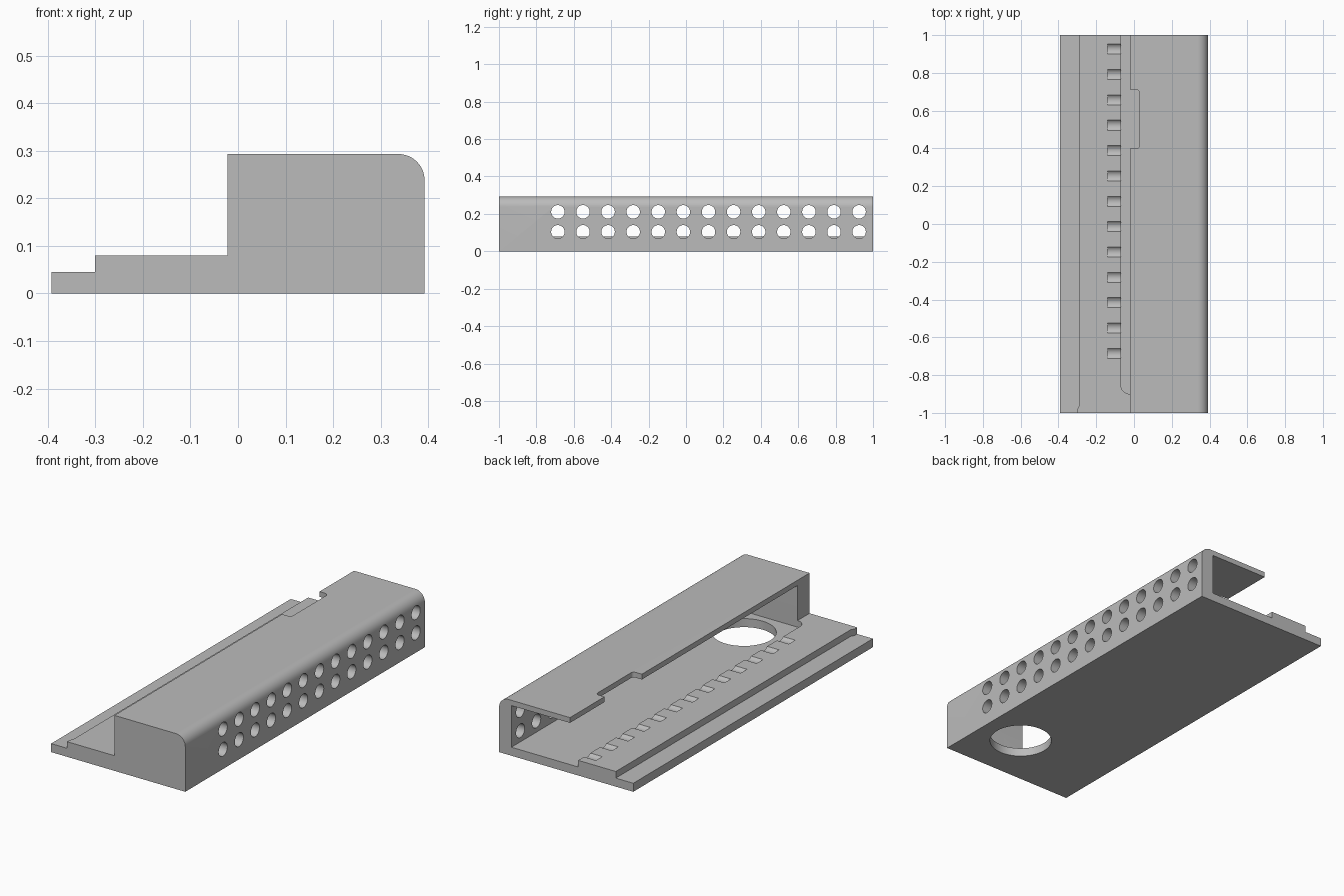
import bpy
import bmesh
from math import cos, sin, pi, radians
from mathutils import Vector

cube = bpy.data.objects.get("Cube")
if cube:
    bpy.data.objects.remove(cube, do_unlink=True)

grey = bpy.data.materials.new("light grey")
grey.use_nodes = True
COLOUR = (0.5, 0.5, 0.5, 1)
grey.diffuse_color = COLOUR
grey.node_tree.nodes["Principled BSDF"].inputs["Base Color"].default_value = COLOUR


def arc(cx, cy, r, start, end, steps):
    """Points along an arc, angles in degrees."""
    angles = [radians(start + (end - start) * i / steps) for i in range(steps + 1)]
    return [(cx + r * cos(a), cy + r * sin(a)) for a in angles]


def circle(cx, cy, r, sides):
    return arc(cx, cy, r, 0, 360, sides)[:-1]


def prisms(name, outlines, axis, lo, hi):
    """One object of outlines extruded along an axis from lo to hi."""
    place = {"x": lambda a, b, t: (t, a, b),
             "y": lambda a, b, t: (a, t, b),
             "z": lambda a, b, t: (a, b, t)}[axis]
    step = Vector(place(0, 0, hi - lo))
    bm = bmesh.new()
    for outline in outlines:
        face = bm.faces.new([bm.verts.new(place(a, b, lo)) for a, b in outline])
        grown = bmesh.ops.extrude_face_region(bm, geom=[face], use_keep_orig=True)
        moved = [v for v in grown["geom"] if isinstance(v, bmesh.types.BMVert)]
        bmesh.ops.translate(bm, verts=moved, vec=step)
    bmesh.ops.recalc_face_normals(bm, faces=bm.faces)
    mesh = bpy.data.meshes.new(name)
    bm.to_mesh(mesh)
    bm.free()
    mesh.materials.append(grey)
    obj = bpy.data.objects.new(name, mesh)
    bpy.context.collection.objects.link(obj)
    return obj


def cut(target, cutter):
    """Subtract the cutter from the target, then discard it."""
    mod = target.modifiers.new(cutter.name, "BOOLEAN")
    mod.operation = "DIFFERENCE"
    mod.solver = "EXACT"
    mod.object = cutter
    bpy.context.view_layer.objects.active = target
    bpy.ops.object.modifier_apply(modifier=mod.name)
    bpy.data.objects.remove(cutter, do_unlink=True)


# Main dimensions
SIDE, TOP, LEDGE, FLOOR = 0.392, 0.293, 0.08, 0.045
ROUND = 0.055

# Housing: end profile with one rounded upper edge
profile = [(-SIDE, 0), (SIDE, 0)]
profile += arc(SIDE - ROUND, TOP - ROUND, ROUND, 0, 90, 12)
profile += [(-0.022, TOP), (-0.022, LEDGE), (-SIDE, LEDGE)]
housing = prisms("vented_housing", [profile], "y", -1, 1)

# Low outer step, flaring slightly at the front
step_plan = [(-0.5, -1.1), (-0.30, -1.1), (-0.30, -0.98),
             (-0.29, -0.96), (-0.29, 1.1), (-0.5, 1.1)]
cut(housing, prisms("step_cutter", [step_plan], "z", FLOOR, 0.2))

# Inner channel, open at the back and along one side
channel = arc(-0.022, -0.852, 0.048, 180, 270, 8)
channel += [(0.32, -0.9), (0.32, 1.1), (-0.07, 1.1)]
cut(housing, prisms("channel_cutter", [channel], "z", FLOOR, 0.265))

# Notch in the edge of the top plate
notch = [(-0.1, 0.4)] + arc(0.015, 0.415, 0.015, -90, 0, 5)
notch += arc(0.01, 0.692, 0.02, 0, 90, 5) + [(-0.1, 0.712)]
cut(housing, prisms("notch_cutter", [notch], "z", 0.2, 0.4))

# Two rows of vent holes, whose lower row also grooves the ledge
vents = [circle(-0.685 + 0.1342 * i, z, 0.036, 32)
         for i in range(13) for z in (0.104, 0.211)]
cut(housing, prisms("vent_cutter", vents, "x", -0.14, 0.5))

# Large round opening through the floor
cut(housing, prisms("floor_hole_cutter", [circle(0.155, -0.705, 0.155, 64)], "z", -0.1, 0.15))

# Smooth curves with crisp edges
bpy.ops.object.select_all(action="DESELECT")
housing.select_set(True)
bpy.context.view_layer.objects.active = housing
bpy.ops.object.shade_smooth_by_angle(angle=pi / 6)
